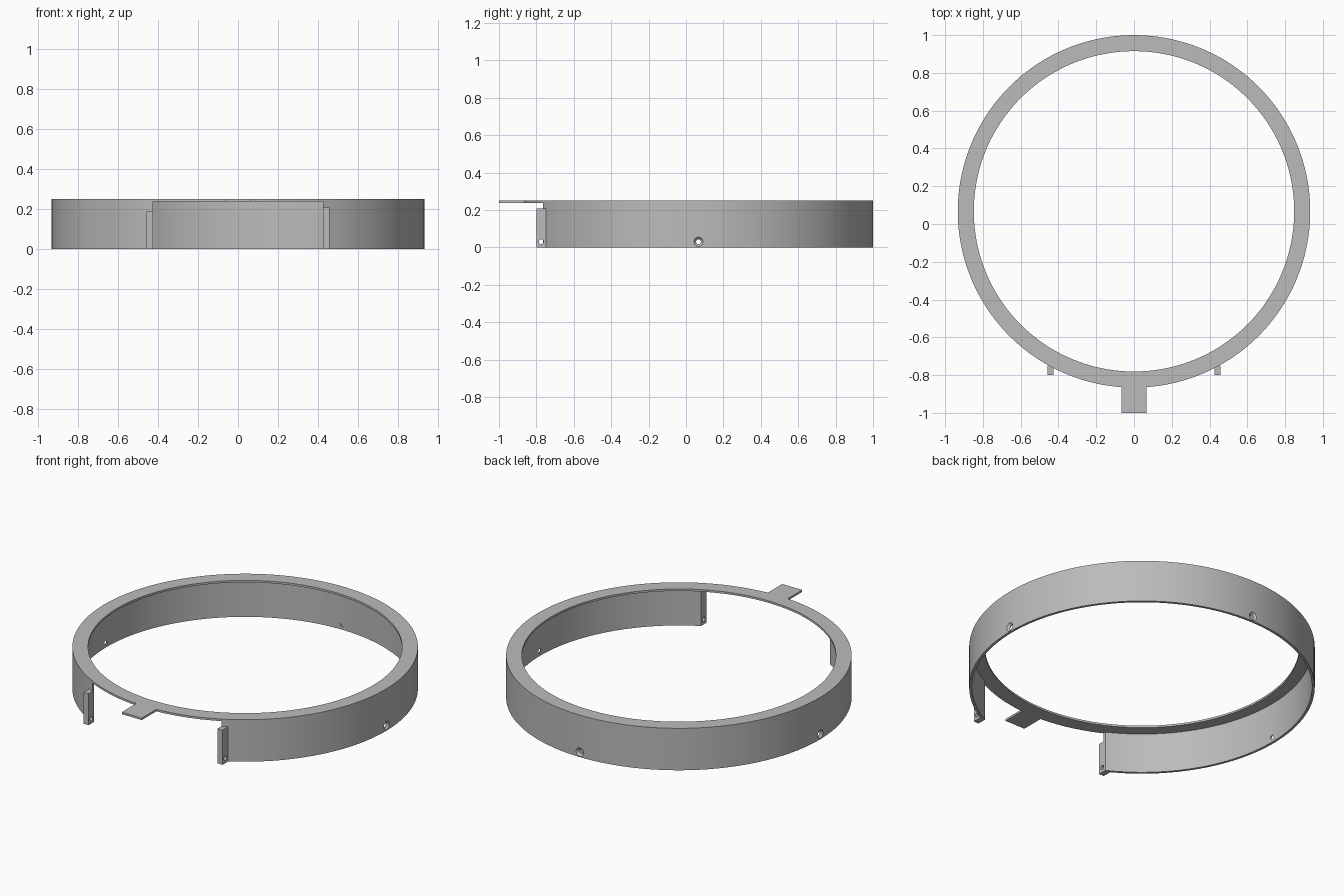
import bpy, bmesh, math
from mathutils import Matrix, Vector

if "Cube" in bpy.data.objects:
    bpy.data.objects.remove(bpy.data.objects["Cube"])

CY = 0.067                               # ring centre in y
R_OUT, R_WALL, R_LIP = 0.933, 0.918, 0.848
H, LIP = 0.25, 0.012
SEGS = 180

grey = bpy.data.materials.new("plain grey")
grey.use_nodes = True
colour = (0.5, 0.5, 0.5, 1)
grey.diffuse_color = colour
grey.node_tree.nodes["Principled BSDF"].inputs["Base Color"].default_value = colour


def make(name, bm):
    bmesh.ops.recalc_face_normals(bm, faces=bm.faces)
    mesh = bpy.data.meshes.new(name)
    bm.to_mesh(mesh)
    bm.free()
    mesh.materials.append(grey)
    obj = bpy.data.objects.new(name, mesh)
    bpy.context.collection.objects.link(obj)
    return obj


def box(name, x0, x1, y0, y1, z0, z1):
    bm = bmesh.new()
    bmesh.ops.create_cube(bm, size=1)
    for v in bm.verts:
        v.co = ((x0, x1)[v.co.x > 0], (y0, y1)[v.co.y > 0], (z0, z1)[v.co.z > 0])
    return make(name, bm)


def rod(name, centre, direction, r1, r2, length):
    """Cone or cylinder along direction, r2 at its far end."""
    bm = bmesh.new()
    turn = Vector(direction).to_track_quat('Z', 'Y').to_matrix().to_4x4()
    bmesh.ops.create_cone(bm, cap_ends=True, segments=24, radius1=r1, radius2=r2,
                          depth=length, matrix=Matrix.Translation(centre) @ turn)
    return make(name, bm)


def combine(obj, other, operation):
    mod = obj.modifiers.new(operation.lower(), 'BOOLEAN')
    mod.operation, mod.solver, mod.object = operation, 'EXACT', other
    bpy.context.view_layer.objects.active = obj
    bpy.ops.object.modifier_apply(modifier=mod.name)
    bpy.data.objects.remove(other)


# Ring: thin wall with an inward lip at the top
profile = [(R_OUT, 0), (R_OUT, H), (R_LIP, H), (R_LIP, H - LIP), (R_WALL, H - LIP), (R_WALL, 0)]
bm = bmesh.new()
loops = []
for i in range(SEGS):
    a = 2 * math.pi * i / SEGS
    loops.append([bm.verts.new((r * math.cos(a), CY + r * math.sin(a), z)) for r, z in profile])
for i in range(SEGS):
    a, b = loops[i], loops[(i + 1) % SEGS]
    for j in range(len(profile)):
        k = (j + 1) % len(profile)
        bm.faces.new((a[j], b[j], b[k], a[k]))
ring = make("ring", bm)

# Front opening below the lip
combine(ring, box("opening_cutter", -0.425, 0.425, -1.2, -0.4, -0.1, H - LIP), 'DIFFERENCE')

# Countersunk screw holes at both sides and the back
for d in ((1, 0, 0), (-1, 0, 0), (0, 1, 0)):
    axis = Vector(d)
    origin = Vector((0, CY, 0.03))
    combine(ring, rod("hole_cutter", origin + axis * R_WALL, d, 0.013, 0.013, 0.1), 'DIFFERENCE')
    combine(ring, rod("sink_cutter", origin + axis * R_OUT, d, 0.013, 0.037, 0.024), 'DIFFERENCE')

# Front tab on the lip
combine(ring, box("tab", -0.066, 0.066, -1, -0.82, H - LIP, H), 'UNION')

# Drilled lugs at the ends of the wall
for side, name, top in ((1, "left_lug", 0.207), (-1, "right_lug", 0.187)):
    x0, x1 = sorted((side * 0.425, side * 0.458))
    lug = box(name, x0, x1, -0.8, -0.748, 0, top)
    combine(lug, rod("lug_cutter", (side * 0.44, -0.774, 0.03), (1, 0, 0), 0.013, 0.013, 0.1), 'DIFFERENCE')

# Smooth the round faces, keep edges sharp
bpy.ops.object.select_all(action='DESELECT')
ring.select_set(True)
bpy.context.view_layer.objects.active = ring
bpy.ops.object.shade_smooth_by_angle(angle=math.radians(25))
